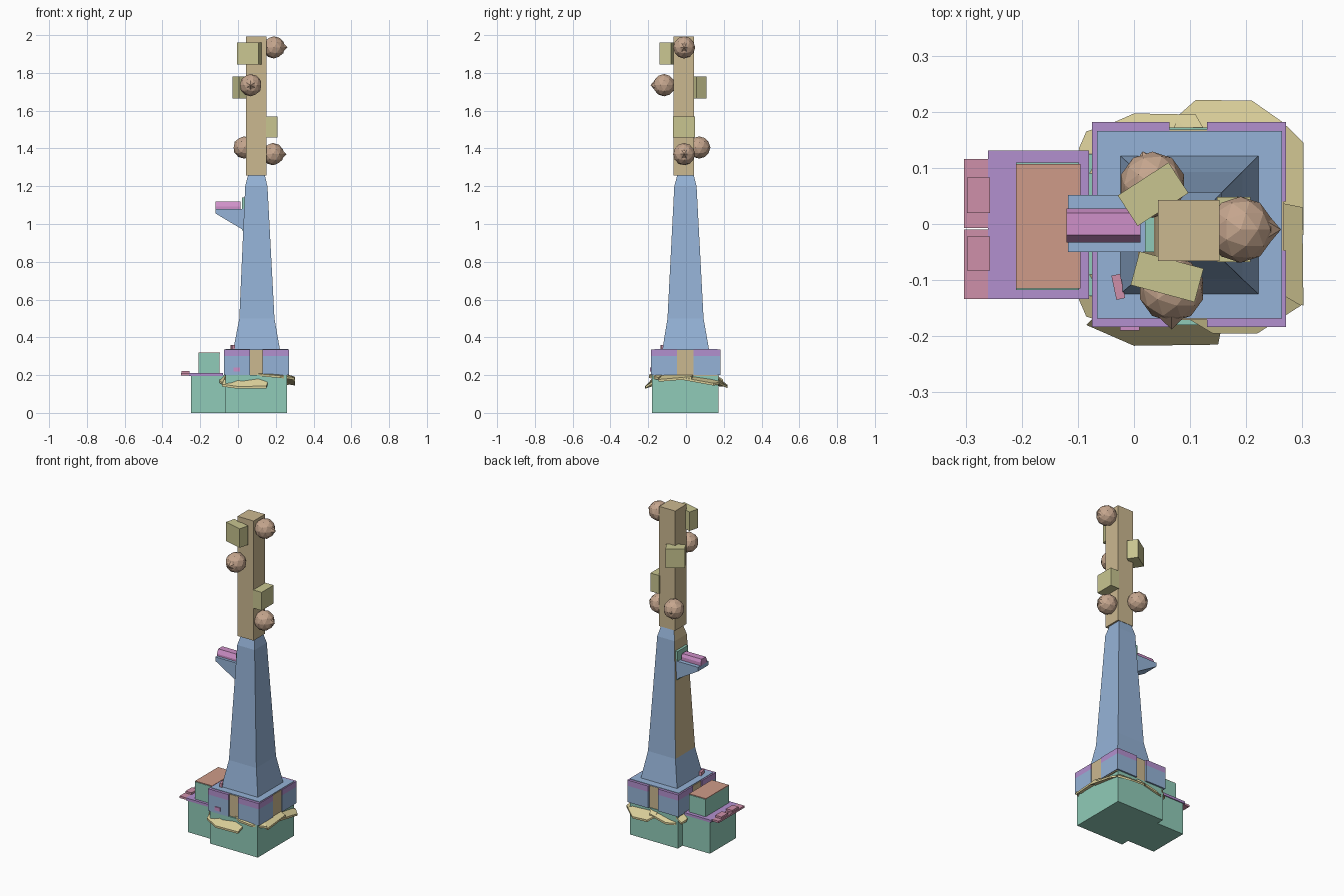
import bpy, bmesh, math
from mathutils import Vector, Matrix

if "Cube" in bpy.data.objects:
    bpy.data.objects.remove(bpy.data.objects["Cube"])


def mat(name, r, g, b):
    m = bpy.data.materials.new(name)
    m.diffuse_color = (r, g, b, 1)
    m.use_nodes = True
    m.node_tree.nodes["Principled BSDF"].inputs["Base Color"].default_value = m.diffuse_color
    return m


TEAL = mat("teal", 0.28, 0.60, 0.48)
BLUE = mat("blue", 0.30, 0.45, 0.68)
PURPLE = mat("purple", 0.45, 0.28, 0.62)
TAN = mat("tan", 0.60, 0.48, 0.28)
OLIVE = mat("olive", 0.58, 0.56, 0.28)
BROWN = mat("brown", 0.56, 0.38, 0.27)
CLAY = mat("clay", 0.62, 0.33, 0.25)
PINK = mat("pink", 0.62, 0.28, 0.40)
MAGENTA = mat("magenta", 0.62, 0.28, 0.58)
STRAW = mat("straw", 0.70, 0.62, 0.32)


def mesh(name, verts, faces, *mats):
    me = bpy.data.meshes.new(name)
    me.from_pydata(verts, [], faces)
    bm = bmesh.new()
    bm.from_mesh(me)
    bmesh.ops.recalc_face_normals(bm, faces=bm.faces)
    bm.to_mesh(me)
    bm.free()
    ob = bpy.data.objects.new(name, me)
    bpy.context.collection.objects.link(ob)
    for m in mats:
        me.materials.append(m)
    return ob


def loft(name, rings, *mats):
    """Skin a stack of rings with equal vertex counts, capped at both ends."""
    n = len(rings[0])
    verts = [v for r in rings for v in r]
    faces = [[k * n + i, k * n + (i + 1) % n, (k + 1) * n + (i + 1) % n, (k + 1) * n + i]
             for k in range(len(rings) - 1) for i in range(n)]
    faces += [list(range(n)), list(range(len(verts) - n, len(verts)))]
    return mesh(name, verts, faces, *mats)


def rect(x0, x1, y0, y1, z):
    return [(x0, y0, z), (x1, y0, z), (x1, y1, z), (x0, y1, z)]


def box(name, x0, x1, y0, y1, z0, z1, m):
    return loft(name, [rect(x0, x1, y0, y1, z0), rect(x0, x1, y0, y1, z1)], m)


def turned_box(name, centre, size, angle, m):
    a, b, c = (s / 2 for s in size)
    ob = box(name, -a, a, -b, b, -c, c, m)
    ob.data.transform(Matrix.Translation(centre) @ Matrix.Rotation(math.radians(angle), 4, 'Z'))
    return ob


# Stepped foundation
box("foundation_main", -0.065, 0.26, -0.18, 0.172, 0, 0.2, TEAL)
box("foundation_step", -0.25, -0.06, -0.128, 0.125, 0, 0.2, TEAL)

# Plinth: recessed tan core, four corner blocks with a purple top band
box("plinth_core", -0.07, 0.267, -0.171, 0.168, 0.195, 0.333, TAN)
for i, (x0, x1) in enumerate([(-0.075, 0.063), (0.13, 0.271)]):
    for j, (y0, y1) in enumerate([(-0.184, -0.047), (0.04, 0.182)]):
        box(f"plinth_corner_{i}{j}", x0, x1, y0, y1, 0.2, 0.3, BLUE)
        box(f"plinth_band_{i}{j}", x0, x1, y0, y1, 0.3, 0.335, PURPLE)
box("plinth_top", -0.066, 0.264, -0.168, 0.166, 0.33, 0.338, BLUE)

# Side platform with raised block and pink edge tiles
box("platform_slab", -0.26, -0.08, -0.134, 0.131, 0.195, 0.21, PURPLE)
box("platform_block", -0.21, -0.098, -0.118, 0.11, 0.205, 0.316, TEAL)
box("platform_block_top", -0.21, -0.095, -0.115, 0.107, 0.314, 0.32, CLAY)
for i, (y0, y1, t0, t1) in enumerate([(-0.134, -0.01, -0.083, -0.022), (-0.007, 0.116, 0.02, 0.083)]):
    box(f"edge_tile_{i}", -0.303, -0.257, y0, y1, 0.198, 0.21, PINK)
    box(f"edge_tile_raised_{i}", -0.298, -0.257, t0, t1, 0.208, 0.222, PINK)

# Tapered tower, tan on the middle of its left face
tower = loft("tower", [rect(-0.025, 0.222, -0.125, 0.122, 0.335), rect(0.007, 0.193, -0.098, 0.093, 0.5),
                       rect(0.038, 0.156, -0.062, 0.056, 1.2), rect(0.054, 0.141, -0.045, 0.04, 1.262)],
             BLUE, TAN)
for p in tower.data.polygons:
    if p.normal.x < -0.7 and 0.6 < p.center.z:
        p.material_index = 1

# Square pole
box("pole", 0.043, 0.152, -0.066, 0.043, 1.258, 1.992, TAN)

# Wedge bracket, wall plate and faceted bar
profile = [(-0.118, 1.055), (-0.118, 1.08), (0.045, 1.08), (0.045, 0.955), (0.025, 0.97)]
loft("bracket", [[(x, y, z) for x, z in profile] for y in (-0.05, 0.052)], BLUE)
box("bracket_plate", 0.02, 0.038, -0.05, 0.052, 0.965, 1.14, TEAL)
bar = [(-0.033, 1.08), (-0.033, 1.092), (-0.02, 1.118), (0.02, 1.118), (0.028, 1.1), (0.028, 1.08)]
loft("bracket_bar", [[(x, y, z) for y, z in bar] for x in (-0.12, 0.012)], MAGENTA)


# Faceted lamps with a pointed nose
def lamp(name, centre, nose, r=0.059, tip=0.072):
    me = bpy.data.meshes.new(name)
    bm = bmesh.new()
    bmesh.ops.create_icosphere(bm, subdivisions=2, radius=r)
    q = Vector((0, 0, 1)).rotation_difference(Vector(nose)).to_matrix().to_4x4()
    bmesh.ops.create_cone(bm, cap_ends=True, segments=6, radius1=r * 0.6, radius2=0, depth=0.03,
                          matrix=q @ Matrix.Translation((0, 0, tip - 0.015)))
    bmesh.ops.translate(bm, verts=bm.verts, vec=centre)
    bm.to_mesh(me)
    bm.free()
    me.materials.append(BROWN)
    bpy.context.collection.objects.link(bpy.data.objects.new(name, me))


lamp("lamp_top", (0.19, -0.01, 1.935), (1, 0, 0))
lamp("lamp_front", (0.067, -0.116, 1.735), (0, -1, 0))
lamp("lamp_back", (0.033, 0.07, 1.405), (-0.3, 1, 0), 0.059, 0.062)
lamp("lamp_low", (0.185, -0.01, 1.37), (1, 0, 0))

# Boxes fixed to the pole
turned_box("pole_box_front", (0.059, -0.094, 1.902), (0.118, 0.062, 0.116), -15, OLIVE)
turned_box("pole_box_back", (0.034, 0.053, 1.722), (0.108, 0.065, 0.116), 33, OLIVE)
turned_box("pole_box_right", (0.178, -0.01, 1.514), (0.06, 0.116, 0.112), 0, OLIVE)


# Drooping skirt flaps under the plinth: each side runs along its wall
def flap(name, outline, m=STRAW):
    rings = [[(x, y, z + dz) for x, y, z in outline] for dz in (0, 0.012)]
    loft(name, rings, m)


flap("front_flap", [(-0.07, -0.165, 0.175), (0, -0.165, 0.19), (0.09, -0.165, 0.185), (0.16, -0.165, 0.16),
                    (0.15, -0.215, 0.13), (0, -0.217, 0.128), (-0.085, -0.18, 0.14)])
flap("front_right_flap", [(0.09, -0.165, 0.197), (0.255, -0.165, 0.195), (0.255, -0.12, 0.195),
                          (0.298, -0.145, 0.175), (0.22, -0.195, 0.185), (0.14, -0.195, 0.192)])
flap("right_flap", [(0.25, -0.14, 0.195), (0.25, 0.04, 0.195), (0.3, 0.03, 0.18), (0.302, -0.145, 0.165)])
flap("right_back_flap", [(0.25, -0.02, 0.19), (0.25, 0.16, 0.165), (0.272, 0.175, 0.15),
                         (0.302, 0.145, 0.145), (0.302, -0.02, 0.175)])
flap("back_flap", [(0.07, 0.16, 0.185), (0.25, 0.16, 0.175), (0.27, 0.178, 0.15), (0.21, 0.22, 0.13),
                   (0.11, 0.221, 0.135), (0.075, 0.19, 0.16)])
flap("back_left_flap", [(-0.06, 0.16, 0.17), (0.13, 0.16, 0.19), (0.11, 0.195, 0.165),
                        (0, 0.197, 0.14), (-0.05, 0.175, 0.14)])
for s in (-1, 1):
    flap("left_flap", [(-0.055, 0.09 * s, 0.195), (-0.055, 0.175 * s, 0.18),
                       (-0.085, 0.165 * s, 0.15), (-0.098, 0.135 * s, 0.16), (-0.09, 0.09 * s, 0.185)])

# Small fittings on the plinth
turned_box("top_fitting", (-0.028, -0.112, 0.347), (0.016, 0.044, 0.026), 12, PINK)
box("front_fitting", -0.025, 0.01, -0.19, -0.18, 0.218, 0.24, MAGENTA)
